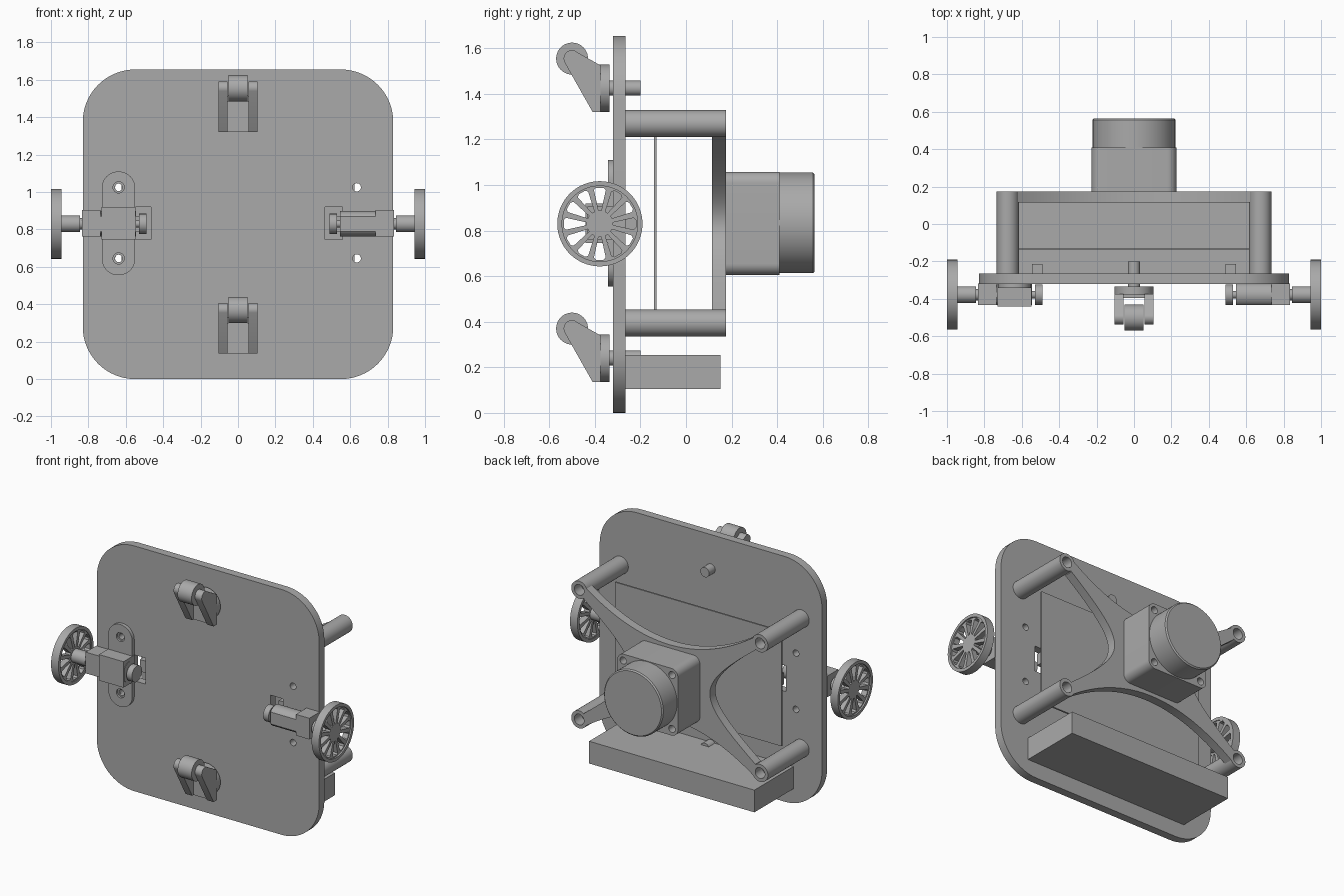
import bpy, bmesh
from math import sin, cos, pi, radians

cube = bpy.data.objects.get("Cube")
if cube:
    bpy.data.objects.remove(cube, do_unlink=True)

grey = bpy.data.materials.new("plain grey")
grey.use_nodes = True
colour = (0.40, 0.40, 0.40, 1)
grey.diffuse_color = colour
grey.node_tree.nodes["Principled BSDF"].inputs["Base Color"].default_value = colour


def circle(u, v, r, n=40):
    return [(u + r * cos(2 * pi * i / n), v + r * sin(2 * pi * i / n)) for i in range(n)]


def rounded(u0, u1, v0, v1, r=0.0, n=10):
    """Rectangle outline with optional round corners."""
    if r == 0:
        return [(u0, v0), (u1, v0), (u1, v1), (u0, v1)]
    pts = []
    for k, (u, v) in enumerate([(u1 - r, v1 - r), (u0 + r, v1 - r), (u0 + r, v0 + r), (u1 - r, v0 + r)]):
        pts += [(u + r * cos(pi / 2 * (k + i / n)), v + r * sin(pi / 2 * (k + i / n))) for i in range(n + 1)]
    return pts


def finish(name, mesh):
    bm = bmesh.new()
    bm.from_mesh(mesh)
    bmesh.ops.remove_doubles(bm, verts=bm.verts, dist=0.00005)
    bmesh.ops.recalc_face_normals(bm, faces=bm.faces)
    bm.to_mesh(mesh)
    bm.free()
    mesh.materials.clear()
    mesh.materials.append(grey)
    obj = bpy.data.objects.new(name, mesh)
    bpy.context.collection.objects.link(obj)
    bpy.ops.object.select_all(action='DESELECT')
    obj.select_set(True)
    bpy.context.view_layer.objects.active = obj
    bpy.ops.object.shade_smooth_by_angle(angle=radians(30))
    return obj


def prism(name, axis, a, b, outline, *holes):
    """Extrude an outline with holes from a to b; (u, v) is (x, z) for axis y and (y, z) for axis x."""
    curve = bpy.data.curves.new(name, 'CURVE')
    curve.dimensions = '2D'
    curve.fill_mode = 'BOTH'
    curve.extrude = abs(b - a) / 2
    for loop in (outline, *holes):
        spline = curve.splines.new('POLY')
        spline.points.add(len(loop) - 1)
        for p, (u, v) in zip(spline.points, loop):
            p.co = (u, v, 0, 1)
        spline.use_cyclic_u = True
    helper = bpy.data.objects.new(name + " outline", curve)
    bpy.context.collection.objects.link(helper)
    bpy.context.view_layer.update()
    mesh = bpy.data.meshes.new_from_object(helper.evaluated_get(bpy.context.evaluated_depsgraph_get()))
    bpy.data.objects.remove(helper, do_unlink=True)
    for p in mesh.vertices:
        u, v, w = p.co
        w += (a + b) / 2
        p.co = (u, w, v) if axis == 'y' else (w, u, v)
    return finish(name, mesh)


def lathe(name, x, z, profile, n=48):
    """Spin (radius, y) points around a y-directed axis."""
    bm = bmesh.new()
    verts = [bm.verts.new((x + r, y, z)) for r, y in profile]
    edges = [bm.edges.new(pair) for pair in zip(verts, verts[1:])]
    bmesh.ops.spin(bm, geom=verts + edges, cent=(x, 0, z), axis=(0, 1, 0), angle=2 * pi, steps=n)
    mesh = bpy.data.meshes.new(name)
    bm.to_mesh(mesh)
    bm.free()
    return finish(name, mesh)


MID = 0.83          # height of the axles and of the rear unit
AXLE_Y = -0.378

# Base plate with motor windows and screw holes
cuts = []
for s in (-1, 1):
    u0, u1 = sorted((s * 0.465, s * 0.56))
    cuts.append(rounded(u0, u1, 0.745, 0.92))
    cuts += [circle(s * 0.635, z, 0.022, 24) for z in (0.645, 1.025)]
prism("base_plate", 'y', -0.32, -0.265, rounded(-0.83, 0.83, 0, 1.655, 0.28, 16), *cuts)

# Casters above and below the axle line
for name, z in (("upper", 1.425), ("lower", 0.24)):
    lathe(name + "_caster_disc", 0, z, [(0, -0.38), (0.104, -0.38), (0.104, -0.335), (0, -0.335)])
    lathe(name + "_caster_stem", 0, z, [(0, -0.34), (0.033, -0.34), (0.033, -0.2), (0, -0.2)])
    side = [(-0.41, z - 0.104), (-0.375, z - 0.104), (-0.375, z + 0.1), (-0.48, z + 0.159)]
    side += [(-0.5 + 0.037 * cos(radians(t)), z + 0.13 + 0.037 * sin(radians(t))) for t in range(70, 220, 15)]
    for s, label in ((-1, "right"), (1, "left")):
        prism(f"{name}_caster_fork_{label}", 'x', s * 0.055, s * 0.105, side)
    prism(name + "_caster_bridge", 'x', -0.055, 0.055, rounded(-0.395, -0.375, z - 0.104, z + 0.06))
    prism(name + "_caster_wheel", 'x', -0.052, 0.052, circle(-0.5, z + 0.13, 0.07))

# Drive wheels with wedge slots, couplers and gearboxes
slots = []
for k in range(12):
    c, s = cos(k * pi / 6), sin(k * pi / 6)
    wedge = [(0.058, -0.006), (0.148, -0.026), (0.158, -0.016), (0.158, 0.016), (0.148, 0.026), (0.058, 0.006)]
    slots.append([(AXLE_Y + r * c - t * s, MID + r * s + t * c) for r, t in wedge])
for s, label in ((-1, "right"), (1, "left")):
    def axial(part, a, b, outline, *holes):
        return prism(f"{label}_{part}", 'x', s * a, s * b, outline, *holes)

    axial("wheel_rim", 0.945, 1.0, circle(AXLE_Y, MID, 0.187, 64), circle(AXLE_Y, MID, 0.166, 64))
    axial("wheel_web", 0.95, 0.99, circle(AXLE_Y, MID, 0.168, 64), *slots)
    axial("coupler", 0.845, 0.952, circle(AXLE_Y, MID, 0.045))
    axial("output_shaft", 0.825, 0.85, circle(AXLE_Y, MID, 0.03))
    axial("gearbox", 0.735, 0.835, rounded(-0.432, -0.318, 0.762, 0.905))
    flat_sided = [(max(-0.432, min(-0.32, y)), z) for y, z in circle(AXLE_Y, MID, 0.068)]
    axial("motor_body", 0.545, 0.74, flat_sided)
    axial("motor_neck", 0.525, 0.55, circle(AXLE_Y, MID, 0.02, 24))
    axial("encoder_disc", 0.49, 0.53, circle(AXLE_Y, MID, 0.054))
    axial("rear_connector", 0.49, 0.545, rounded(-0.267, -0.215, 0.79, 0.87))

# Clamp bracket over the right motor
prism("clamp_block", 'y', -0.44, -0.32, rounded(-0.73, -0.547, 0.745, 0.92))
prism("clamp_flange", 'y', -0.343, -0.32, rounded(-0.728, -0.55, 0.555, 1.11, 0.088),
      *[circle(-0.638, z, 0.03, 24) for z in (0.645, 1.025)])
for z in (0.645, 1.025):
    prism("clamp_washer", 'y', -0.33, -0.32, circle(-0.638, z, 0.03, 24), circle(-0.638, z, 0.02, 24))

# Standoff posts with bored ends
for x in (-0.675, 0.675):
    for z in (-0.4375, 0.4375):
        lathe("standoff_post", x, MID + 0.002 + z,
              [(0, -0.265), (0.059, -0.265), (0.059, 0.175), (0.036, 0.175), (0.036, 0.1), (0, 0.1)])

# Four-armed rear bracket: shallow curves above and below, deep curves at the sides
steps = [i / 16 for i in range(-16, 17)]
top = [(0.64 * t, 0.25 + 0.225 * t * t) for t in steps]
flank = [((0.09 + 2.16 * (0.385 * t) ** 2) ** 0.5, 0.385 * t) for t in steps]
outline = top + flank[::-1] + [(-u, -v) for u, v in top] + [(-u, -v) for u, v in flank[::-1]]
prism("rear_bracket", 'y', 0.115, 0.175, [(u, MID + v) for u, v in outline])

# Rear sensor: square housing with screw holes, round cap
prism("sensor_housing", 'y', 0.175, 0.41, rounded(-0.227, 0.227, 0.605, 1.058, 0.05),
      *[circle(u, MID + 0.002 + v, 0.024, 24) for u in (-0.182, 0.182) for v in (-0.182, 0.182)])
lathe("sensor_cap", 0, 0.834, [(0, 0.405), (0.221, 0.405), (0.221, 0.557), (0.213, 0.565), (0, 0.565)], 64)

# Thin board between the posts, and the battery box
prism("circuit_board", 'y', -0.14, -0.129, rounded(-0.622, 0.622, 0.445, 1.22))
prism("battery_box", 'y', -0.265, 0.152, rounded(-0.617, 0.617, 0.105, 0.255))
